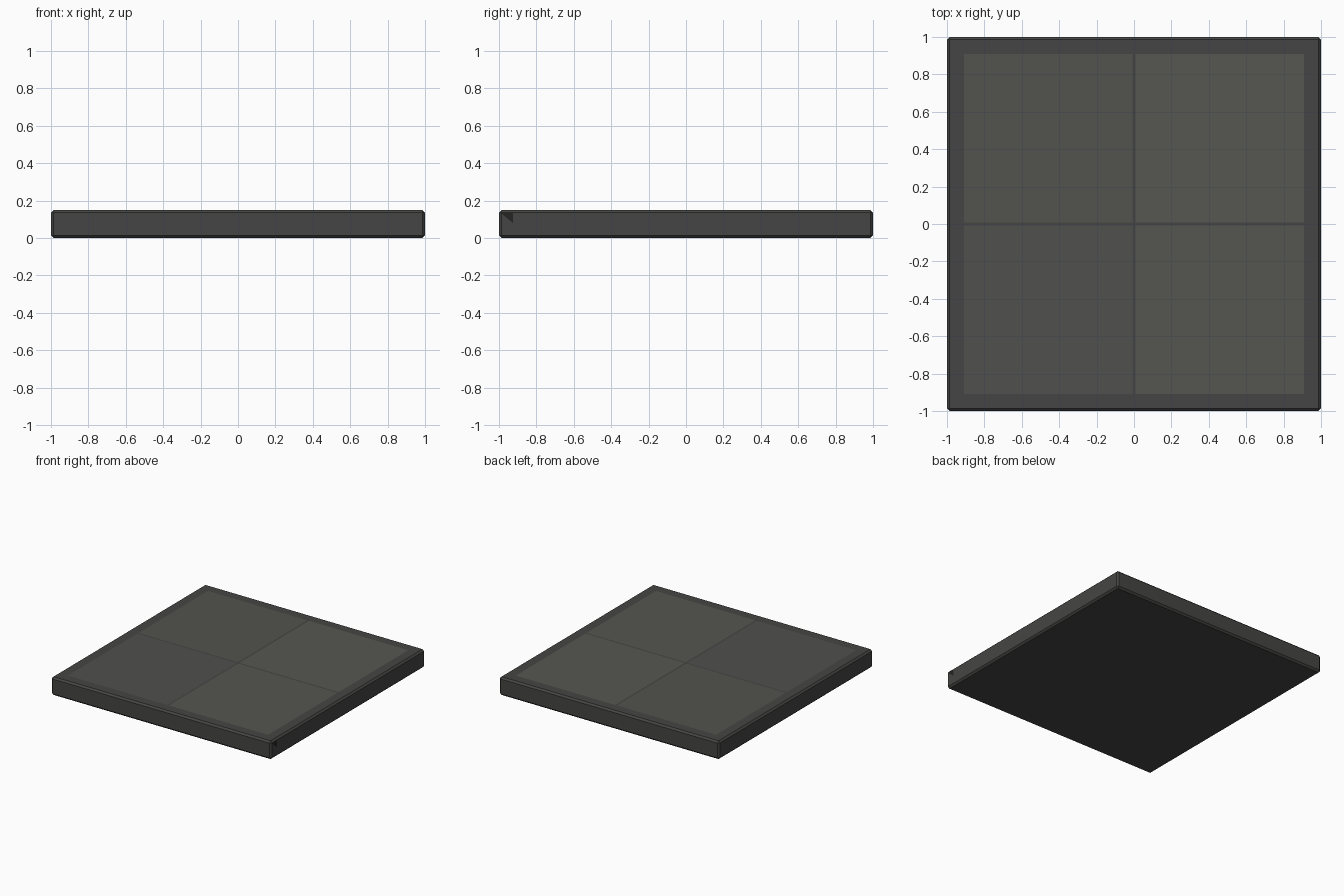
import bpy, bmesh

if "Cube" in bpy.data.objects:
    bpy.data.objects.remove(bpy.data.objects["Cube"])

HEIGHT, CHAMFER, RIM, GAP = 0.15, 0.014, 0.91, 0.008


def material(name, r, g, b):
    m = bpy.data.materials.new(name)
    m.diffuse_color = (r, g, b, 1)
    m.use_nodes = True
    m.node_tree.nodes["Principled BSDF"].inputs["Base Color"].default_value = m.diffuse_color
    return m


def make_object(name, bm, mats):
    mesh = bpy.data.meshes.new(name)
    bm.to_mesh(mesh)
    bm.free()
    for m in mats:
        mesh.materials.append(m)
    ob = bpy.data.objects.new(name, mesh)
    bpy.context.collection.objects.link(ob)
    return ob


frame = material("frame_stone", 0.060, 0.060, 0.058)
dark = material("chip_dark", 0.018, 0.018, 0.018)
panels = [material("panel_stone_%d" % i, *c) for i, c in enumerate([
    (0.080, 0.080, 0.076), (0.090, 0.090, 0.080),
    (0.084, 0.084, 0.076), (0.094, 0.094, 0.082)])]

# Floor tile: chamfered slab
bm = bmesh.new()
bmesh.ops.create_cube(bm, size=1)
for v in bm.verts:
    v.co = (v.co.x * 2, v.co.y * 2, (v.co.z + 0.5) * HEIGHT)
bmesh.ops.bevel(bm, geom=bm.edges[:], offset=CHAMFER, segments=1,
                affect='EDGES', profile=0.5)

# Divide the top into a border, seams and four flush panels
for axis in (0, 1):
    for d in (-RIM, -GAP, GAP, RIM):
        top = [f for f in bm.faces if f.normal.z > 0.9]
        geom = top + list({e for f in top for e in f.edges}) \
            + list({v for f in top for v in f.verts})
        co, no = [0, 0, 0], [0, 0, 0]
        co[axis], no[axis] = d, 1
        bmesh.ops.bisect_plane(bm, geom=geom, plane_co=co, plane_no=no)
        bm.normal_update()
for f in bm.faces:
    c = f.calc_center_median()
    if f.normal.z > 0.9 and all(GAP < abs(a) < RIM for a in (c.x, c.y)):
        f.material_index = 1 + (c.x > 0) + 2 * (c.y > 0)
make_object("floor_tile", bm, [frame] + panels)


# Small triangular chips at the front right corner
def chip(name, points, mat):
    b = bmesh.new()
    b.faces.new([b.verts.new(p) for p in points])
    make_object(name, b, [mat])


chip("front_chip", [(0.92, -1.001, 0.075), (0.92, -1.001, 0.016),
                    (0.99, -1.001, 0.016)], frame)
chip("side_chip", [(1.001, -0.99, 0.134), (1.001, -0.925, 0.08),
                   (1.001, -0.925, 0.134)], dark)
